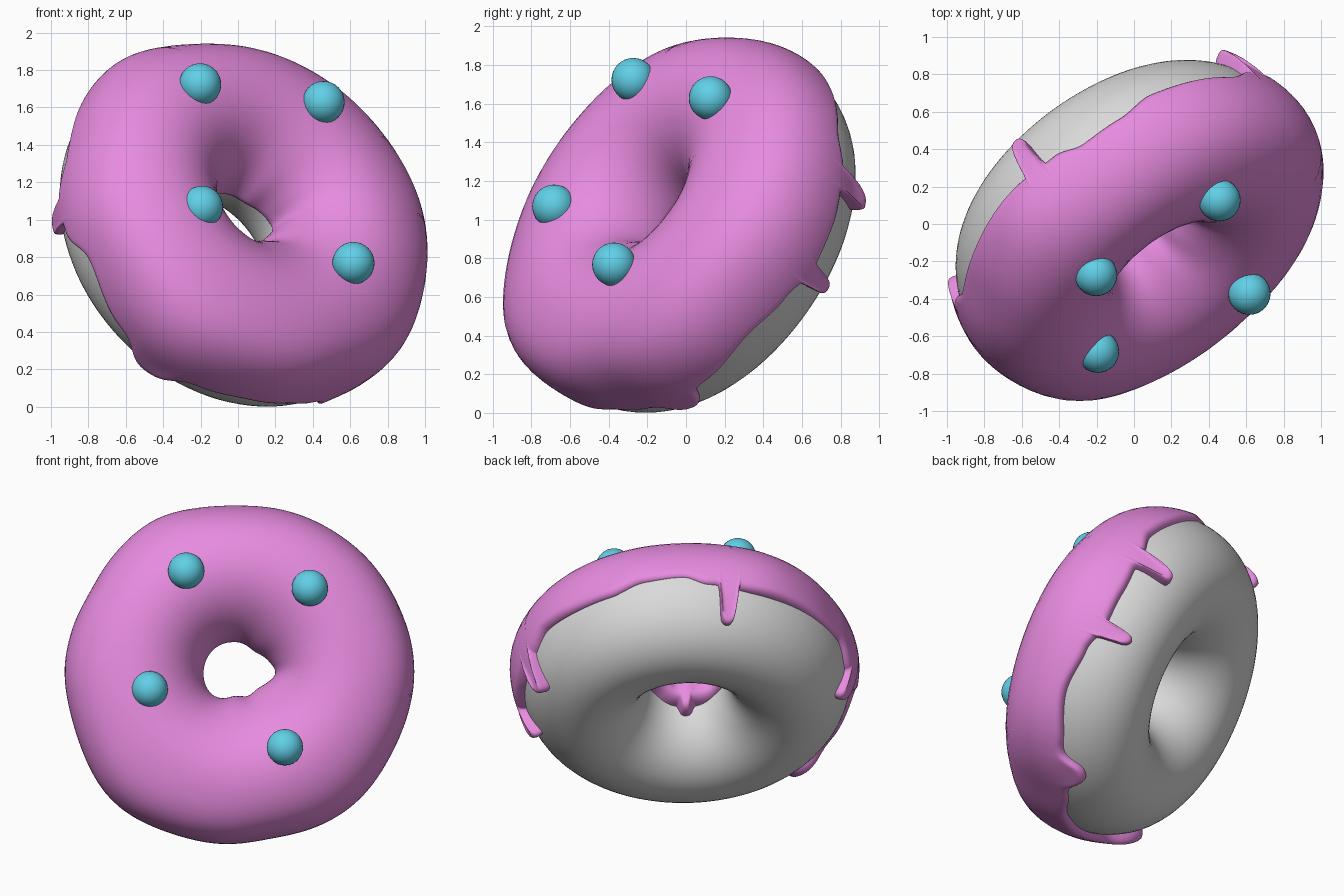
import bpy, bmesh, math
from mathutils import Matrix, Vector

if "Cube" in bpy.data.objects:
    bpy.data.objects.remove(bpy.data.objects["Cube"])

# tilted donut frame: n is the icing direction, r right, u up along the ring plane
n = Vector((0.52, -0.70, 0.49)).normalized()
r = Vector((-n.y, n.x, 0)).normalized()
u = n.cross(r)
C = Vector((0, 0, 0.964))
R, A, B, BT, T = 0.64, 0.39, 0.45, 0.42, 0.035   # ring radius, tube radii, icing thickness


def mat(name, col):
    m = bpy.data.materials.new(name)
    m.diffuse_color = (*col, 1)
    m.use_nodes = True
    m.node_tree.nodes["Principled BSDF"].inputs["Base Color"].default_value = m.diffuse_color
    return m


PINK = mat("pink icing", (0.8, 0.26, 0.74))
GREY = mat("grey dough", (0.7, 0.7, 0.7))
BLUE = mat("blue sprinkle", (0.12, 0.63, 0.8))


def surf(th, ph, off=0.0):
    """Point on the donut at ring angle th and tube angle ph, raised by off."""
    c, s = math.cos(ph), math.sin(ph)
    b = BT if s > 0 else B
    nr, nz = Vector((c / A, s / b)).normalized()
    rad, h = R + A * c + off * nr, b * s + off * nz
    return C + (r * math.cos(th) + u * math.sin(th)) * rad + n * h


def finish(name, bm, m):
    bmesh.ops.recalc_face_normals(bm, faces=bm.faces)
    me = bpy.data.meshes.new(name)
    bm.to_mesh(me)
    bm.free()
    me.materials.append(m)
    for p in me.polygons:
        p.use_smooth = True
    ob = bpy.data.objects.new(name, me)
    bpy.context.collection.objects.link(ob)
    return ob


def grid(name, fn, nu, nv, close_v, m):
    bm = bmesh.new()
    vs = [[bm.verts.new(fn(i, j)) for j in range(nv)] for i in range(nu)]
    for i in range(nu):
        a, b = vs[i], vs[(i + 1) % nu]
        for j in range(nv if close_v else nv - 1):
            k = (j + 1) % nv
            bm.faces.new((a[j], b[j], b[k], a[k]))
    return finish(name, bm, m)


# dough ring
grid("dough", lambda i, j: surf(math.tau * i / 120, math.tau * j / 60), 120, 60, True, GREY)

# icing: height of the outer edge around the ring (degrees, height)
EDGE = [(5, -.15), (20, -.12), (33, -.05), (50, -.06), (62, -.06), (75, -.01), (88, 0),
        (97, -.05), (113, -.07), (140, -.06), (155, -.06), (168, -.15), (178, -.14),
        (190, -.04), (211, -.13), (225, -.20), (240, -.12), (256, -.08), (268, -.08),
        (281, -.13), (292, -.18), (305, -.11), (324, -.07), (340, -.11), (350, -.16)]
# drips: angle, length, half width, extra lift at the tip
DRIPS = [(19, .20, 3, .05), (349, .16, 3, .03), (104, .23, 3, .03),
         (171, .15, 3.5, .02), (226, .04, 8, .03), (293, .07, 6, .01)]
# wide swellings of the outer side: angle, half width, lift
SWELL = [(118, 14, .025), (225, 18, .045), (312, 16, .02), (39, 16, .01), (90, 16, -.015),
         (2, 24, .027), (178, 11, .012), (280, 12, -.025), (150, 10, -.015)]
# swellings of the icing's upper shoulder
SHOULDER = [(235, 40, .025), (90, 35, -.025), (0, 30, .01)]
# thickening inside the hole
INNER = [(265, 32, .075), (318, 30, .06), (52, 26, .04), (90, 30, .015), (0, 14, -.025)]


def delta(a, b):
    return (a - b + 180) % 360 - 180


def bumps(table, d):
    return sum(s * math.exp(-(delta(d, a) / w) ** 2) for a, w, s in table)


def edge_height(d):
    pts = [(EDGE[-1][0] - 360, EDGE[-1][1])] + EDGE + [(EDGE[0][0] + 360, EDGE[0][1])]
    for (a, p), (b, q) in zip(pts, pts[1:]):
        if a <= d <= b:
            f = (d - a) / (b - a)
            return p + (q - p) * f * f * (3 - 2 * f)


NU, NV = 900, 44


def column(i):
    d = 360 * i / NU
    h, lift = edge_height(d), 0
    for a, length, w, up in DRIPS:
        x = abs(delta(d, a)) / w
        k = math.exp(-x ** (8 if w < 5 else 4)) * (1 - .15 * min(x, 1) ** 2)
        h -= length * k
        lift += up * k
    # inner edge with a three-lobed drip at the bottom of the hole
    hi = -.03 - .06 * math.exp(-(delta(d, 270) / 10) ** 4) - .04 * math.exp(-(delta(d, 270) / 40) ** 4)
    return (math.asin(h / B), math.pi - math.asin(hi / B), lift,
            bumps(SWELL, d), bumps(INNER, d), .02 + bumps(SHOULDER, d))


COLS = [column(i) for i in range(NU)]


def icing(i, j):
    lo, hi, lift, swell, inner, shoulder = COLS[i]
    f = (1 - math.cos(math.pi * j / (NV - 1))) / 2     # rows crowd towards both edges
    ph = lo + (hi - lo) * f
    dist = min(ph - lo, hi - ph) * 0.42
    k = min(dist / T, 1)
    round_edge = math.sqrt(max(0, 1 - (1 - k) ** 2))
    tip = lift * math.exp(-((ph - lo) / .2) ** 2)
    out = swell * math.exp(-((ph - .15) / .55) ** 2) + shoulder * math.exp(-((ph - .65) / .45) ** 2)
    hole = inner * math.exp(-((ph - math.pi) / .65) ** 2)
    return surf(math.tau * i / NU, ph, (T + tip + out + hole) * round_edge - .004 * (1 - k))


grid("icing", icing, NU, NV, False, PINK)

# round sprinkles
SPOTS = [(-.19, -.29, 1.735), (.47, .11, 1.64), (-.18, -.70, 1.08), (.63, -.39, .78)]
for i, p in enumerate(SPOTS):
    bm = bmesh.new()
    bmesh.ops.create_uvsphere(bm, u_segments=32, v_segments=16, radius=.113,
                              matrix=Matrix.Translation(Vector(p) - n * .025))
    finish(f"sprinkle_{i + 1}", bm, BLUE)
